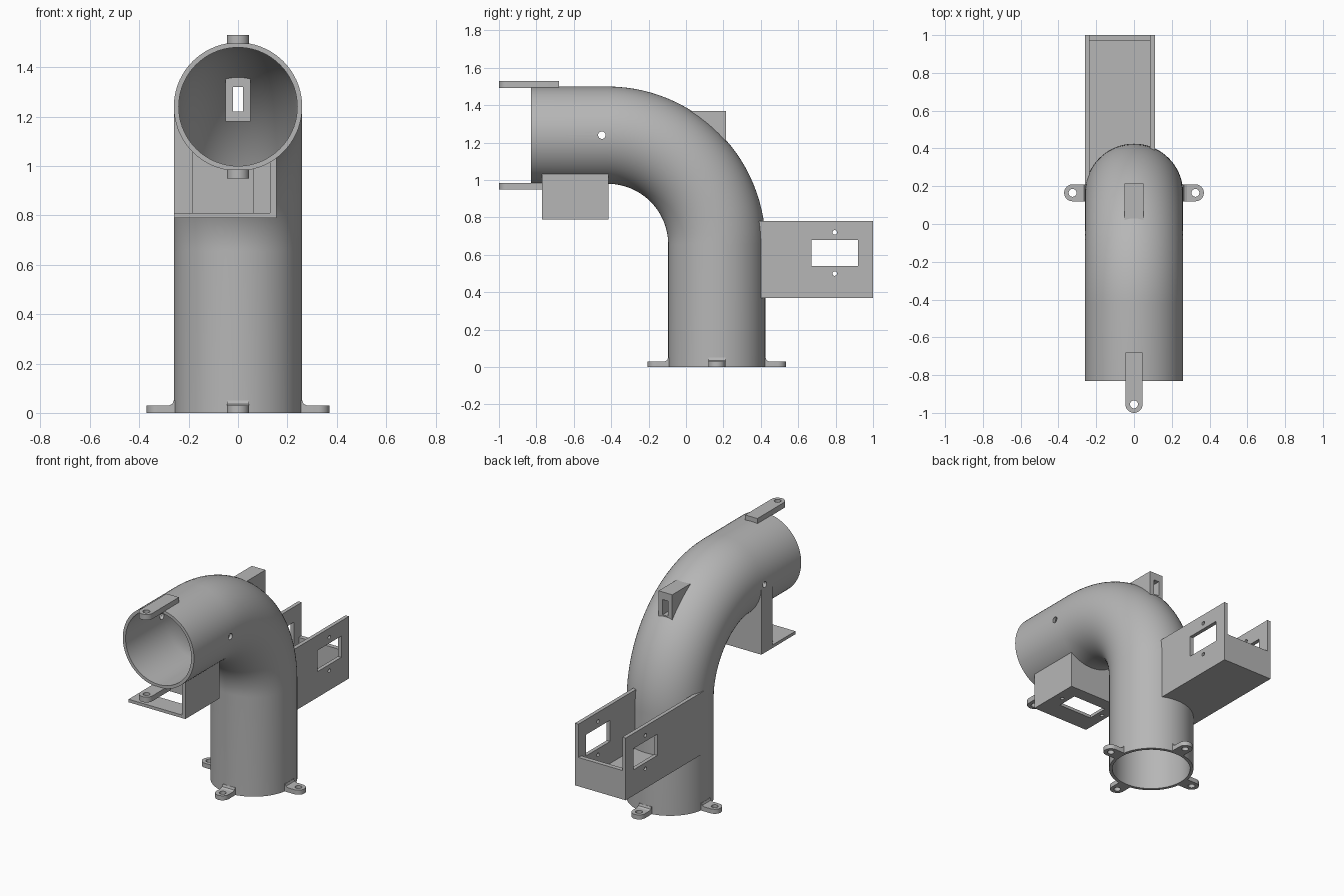
import bpy, bmesh
from math import pi, sin, cos
from mathutils import Matrix, Vector

cube = bpy.data.objects.get("Cube")
if cube:
    bpy.data.objects.remove(cube)

grey = bpy.data.materials.new("plain grey plastic")
grey.use_nodes = True
grey.diffuse_color = (0.47, 0.47, 0.47, 1)
grey.node_tree.nodes["Principled BSDF"].inputs["Base Color"].default_value = grey.diffuse_color

PIPE_Y, AXIS_Z, BEND_Y, BEND_R = 0.165, 1.24, -0.42, 0.585
MOUTH_Y = -0.83
BEND_Z = AXIS_Z - BEND_R


def finish(name, bm):
    bmesh.ops.recalc_face_normals(bm, faces=bm.faces)
    mesh = bpy.data.meshes.new(name)
    bm.to_mesh(mesh)
    bm.free()
    mesh.materials.append(grey)
    ob = bpy.data.objects.new(name, mesh)
    bpy.context.collection.objects.link(ob)
    return ob


def box(name, x, y, z):
    bm = bmesh.new()
    bmesh.ops.create_cube(bm, size=1)
    for v in bm.verts:
        v.co = [lo + (c + 0.5) * (hi - lo) for c, (lo, hi) in zip(v.co, (x, y, z))]
    return finish(name, bm)


def prism(name, outline, low, high, matrix):
    bm = bmesh.new()
    face = bm.faces.new([bm.verts.new((a, b, low)) for a, b in outline])
    top = bmesh.ops.extrude_face_region(bm, geom=[face])["geom"]
    verts = [g for g in top if isinstance(g, bmesh.types.BMVert)]
    bmesh.ops.translate(bm, verts=verts, vec=(0, 0, high - low))
    bm.transform(matrix)
    return finish(name, bm)


def rod(centre, radius, axis, length=0.2):
    bm = bmesh.new()
    bmesh.ops.create_cone(bm, cap_ends=True, segments=24, radius1=radius, radius2=radius, depth=length)
    turn = Matrix.Rotation(pi / 2, 4, "Y") if axis == "x" else Matrix()
    bm.transform(Matrix.Translation(centre) @ turn)
    return finish("hole_cutter", bm)


def elbow(name, radius, extra=0.0, sides=72, steps=28):
    """Solid round bar that follows the elbow centre line."""
    path = [(PIPE_Y, -extra, 0)]
    for i in range(steps + 1):
        a = pi / 2 * i / steps
        path.append((BEND_Y + BEND_R * cos(a), BEND_Z + BEND_R * sin(a), a))
    path.append((MOUTH_Y - extra, AXIS_Z, pi / 2))
    bm = bmesh.new()
    rings = []
    for y, z, a in path:
        ring = []
        for k in range(sides):
            t = 2 * pi * k / sides
            r = radius * sin(t)
            ring.append(bm.verts.new((radius * cos(t), y + r * cos(a), z + r * sin(a))))
        rings.append(ring)
    for p, q in zip(rings, rings[1:]):
        for k in range(sides):
            n = (k + 1) % sides
            bm.faces.new((p[k], p[n], q[n], q[k]))
    bm.faces.new(rings[0])
    bm.faces.new(rings[-1])
    return finish(name, bm)


def cut(target, *tools):
    for tool in tools:
        mod = target.modifiers.new("cut", "BOOLEAN")
        mod.operation, mod.solver, mod.object = "DIFFERENCE", "EXACT", tool
        bpy.context.view_layer.objects.active = target
        bpy.ops.object.modifier_apply(modifier=mod.name)
        bpy.data.objects.remove(tool)


parts = []

# Hollow elbow pipe with pin holes and a slot behind the rear guide
pipe = elbow("elbow_pipe", 0.26)
cut(pipe, elbow("bore_cutter", 0.24, 0.1),
    rod((0, -0.45, AXIS_Z), 0.02, "x", 1),
    box("slot_cutter", (-0.02, 0.02), (-0.1, 0.4), (1.22, 1.32)))
parts.append(pipe)

# Slotted guide block on the back of the bend
guide = box("rear_guide_block", (-0.05, 0.05), (0.01, 0.215), (1.18, 1.37))
cut(guide, box("slot_cutter", (-0.02, 0.02), (-0.1, 0.4), (1.22, 1.32)))
parts.append(guide)

# Rear tray: two windowed side walls, floor and a lower end wall
tray = box("rear_tray", (-0.26, 0.11), (PIPE_Y, 1.0), (0.37, 0.78))
cut(tray,
    box("cavity_cutter", (-0.235, 0.085), (0.1, 0.97), (0.395, 0.9)),
    box("end_cutter", (-0.235, 0.085), (0.9, 1.1), (0.56, 0.9)),
    box("window_cutter", (-0.4, 0.3), (0.67, 0.92), (0.54, 0.68)),
    rod((0, 0.795, 0.72), 0.012, "x", 1),
    rod((0, 0.795, 0.5), 0.012, "x", 1),
    elbow("pipe_cutter", 0.25, 0.1))
parts.append(tray)

# Front bracket: thick back wall with a recess, one side wall and a slotted floor
bracket = box("front_bracket", (-0.26, 0.155), (-0.77, -0.415), (0.79, AXIS_Z))
cut(bracket,
    box("cavity_cutter", (-0.4, 0.13), (-0.9, -0.53), (0.81, 1.4)),
    box("slot_cutter", (-0.185, 0.06), (-0.64, -0.5), (0.7, 1.4)),
    rod((0.1, -0.57, 0.8), 0.012, "z"),
    rod((-0.22, -0.57, 0.8), 0.012, "z"),
    elbow("pipe_cutter", 0.25, 0.1),
    rod((0, -0.45, AXIS_Z), 0.02, "x", 1))
parts.append(bracket)


# Rounded screw tabs, measured outward from an origin along a heading
def tab(name, origin, heading, start, tip, low, high, half=0.045):
    matrix = Matrix.Translation(origin) @ Matrix.Rotation(heading, 4, "Z")
    outline = [(start, half), (start, -half)]
    for i in range(17):
        a = -pi / 2 + pi * i / 16
        outline.append((tip - half + half * cos(a), half * sin(a)))
    ob = prism(name, outline, low, high, matrix)
    cut(ob, rod(matrix @ Vector((tip - half, 0, (low + high) / 2)), 0.021, "z"))
    parts.append(ob)


for i, side in enumerate(("left", "back", "right", "front")):
    heading = i * pi / 2
    tab(side + "_base_tab", (0, PIPE_Y, 0), heading, 0.25, 0.37, 0, 0.03)
    # Small fillet where the tab meets the pipe
    fillet = [(0.25, 0.03), (0.28, 0.03), (0.266, 0.036), (0.261, 0.05), (0.25, 0.05)]
    turn = Matrix.Translation((0, PIPE_Y, 0)) @ Matrix.Rotation(heading, 4, "Z") @ Matrix.Rotation(pi / 2, 4, "X")
    parts.append(prism(side + "_tab_fillet", fillet, -0.045, 0.045, turn))

tab("upper_mouth_tab", (0, 0, 0), -pi / 2, 0.68, 1.0, 1.493, 1.53)
tab("lower_mouth_tab", (0, 0, 0), -pi / 2, 0.765, 1.0, 0.95, 0.985)

# Smooth curved faces, crisp edges
bpy.ops.object.select_all(action="DESELECT")
for ob in parts:
    ob.select_set(True)
bpy.context.view_layer.objects.active = pipe
bpy.ops.object.shade_smooth_by_angle(angle=pi / 6)
